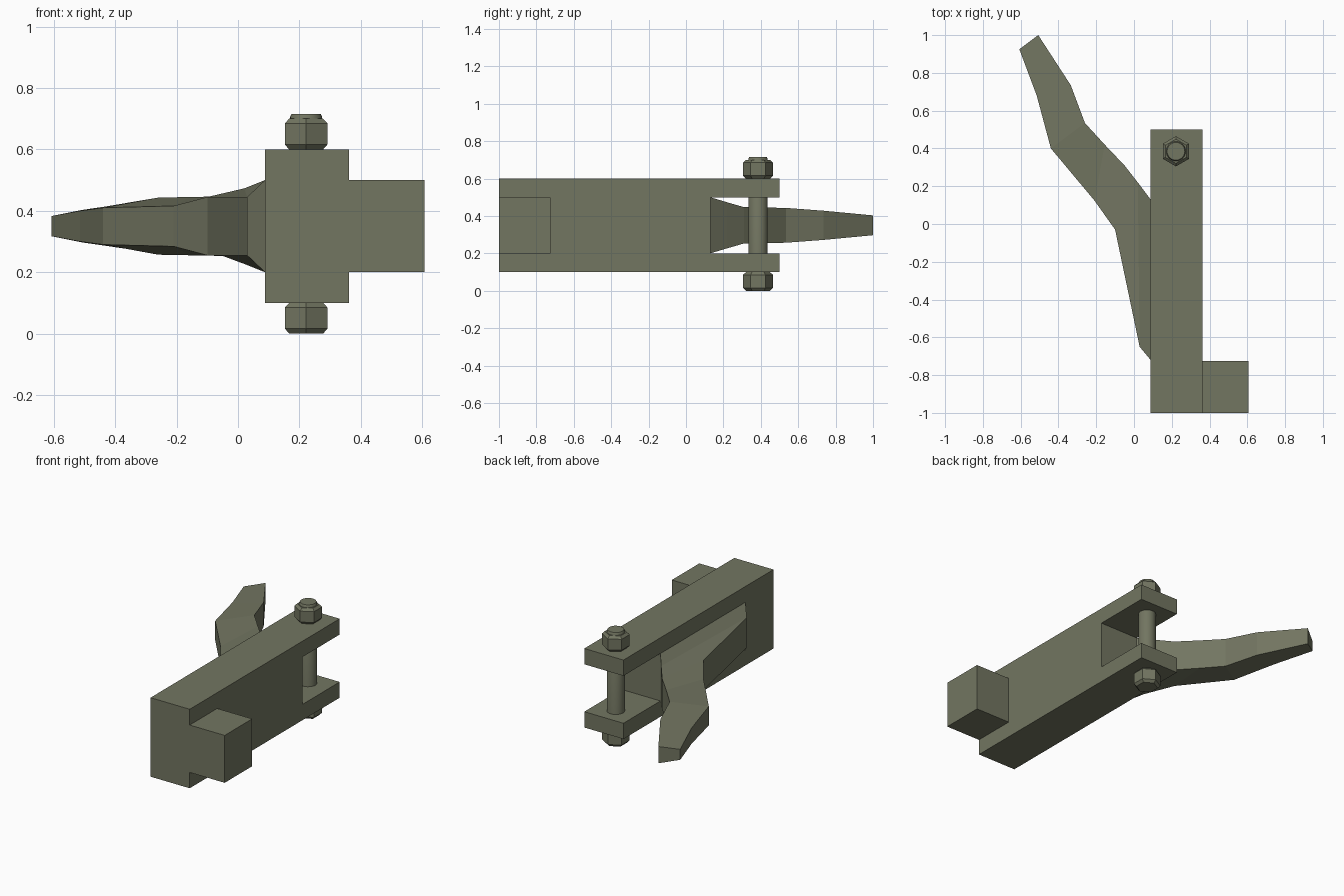
import bpy, bmesh, math

if "Cube" in bpy.data.objects:
    bpy.data.objects.remove(bpy.data.objects["Cube"])

mat = bpy.data.materials.new("olive_grey_metal")
mat.diffuse_color = (0.17, 0.18, 0.12, 1)
mat.use_nodes = True
mat.node_tree.nodes["Principled BSDF"].inputs["Base Color"].default_value = mat.diffuse_color
MID_Z = 0.35
BOLT_X, BOLT_Y = 0.222, 0.385


def loft(name, rings):
    """Skin closed rings of equal length and cap both ends."""
    bm = bmesh.new()
    rows = [[bm.verts.new(p) for p in ring] for ring in rings]
    n = len(rows[0])
    for a, b in zip(rows, rows[1:]):
        for i in range(n):
            j = (i + 1) % n
            bm.faces.new((a[i], a[j], b[j], b[i]))
    bm.faces.new(rows[0])
    bm.faces.new(rows[-1])
    bmesh.ops.recalc_face_normals(bm, faces=bm.faces[:])
    me = bpy.data.meshes.new(name)
    bm.to_mesh(me)
    bm.free()
    me.materials.append(mat)
    ob = bpy.data.objects.new(name, me)
    bpy.context.collection.objects.link(ob)
    return ob


def extrude_x(name, profile, x0, x1):
    return loft(name, [[(x, y, z) for y, z in profile] for x in (x0, x1)])


def turned(name, sides, steps):
    """Stack of (radius, z) rings around the bolt axis."""
    rings = []
    for r, z in steps:
        angles = [math.pi / 2 + 2 * math.pi * i / sides for i in range(sides)]
        rings.append([(BOLT_X + r * math.cos(a), BOLT_Y + r * math.sin(a), z) for a in angles])
    return loft(name, rings)


# Main bar with forked end
extrude_x("forked_bar", [(-1, 0.1), (0.5, 0.1), (0.5, 0.2), (0.13, 0.2),
                         (0.13, 0.5), (0.5, 0.5), (0.5, 0.6), (-1, 0.6)], 0.088, 0.362)

# Side lug
extrude_x("side_lug", [(-1, 0.2), (-0.725, 0.2), (-0.725, 0.5), (-1, 0.5)], 0.362, 0.607)

# Bent tapering arm: left edge and right edge as (x, y, half height)
stations = [
    ((0.088, -0.72, 0.15), (0.088, 0.13, 0.15)),
    ((0.03, -0.65, 0.095), (0.02, 0.22, 0.123)),
    ((-0.10, -0.03, 0.095), (-0.05, 0.31, 0.097)),
    ((-0.21, 0.125, 0.066), (-0.155, 0.42, 0.095)),
    ((-0.44, 0.40, 0.06), (-0.26, 0.535, 0.093)),
    ((-0.515, 0.68, 0.05), (-0.335, 0.735, 0.078)),
    ((-0.607, 0.925, 0.033), (-0.507, 1.0, 0.053)),
]
loft("bent_arm", [[(l[0], l[1], MID_Z - l[2]), (r[0], r[1], MID_Z - r[2]),
                   (r[0], r[1], MID_Z + r[2]), (l[0], l[1], MID_Z + l[2])]
                  for l, r in stations])

# Bolt: round shank, hex head below and hex nut above
shank = turned("bolt_shank", 24, [(0.052, 0.05), (0.052, 0.706), (0.047, 0.716)])
for name, z in (("bolt_head", 0.0), ("bolt_nut", 0.6)):
    turned(name, 6, [(0.064, z), (0.08, z + 0.016), (0.08, z + 0.085), (0.064, z + 0.1)])

# Smooth only the round shank
bpy.ops.object.select_all(action='DESELECT')
shank.select_set(True)
bpy.context.view_layer.objects.active = shank
bpy.ops.object.shade_smooth_by_angle(angle=math.radians(30))
